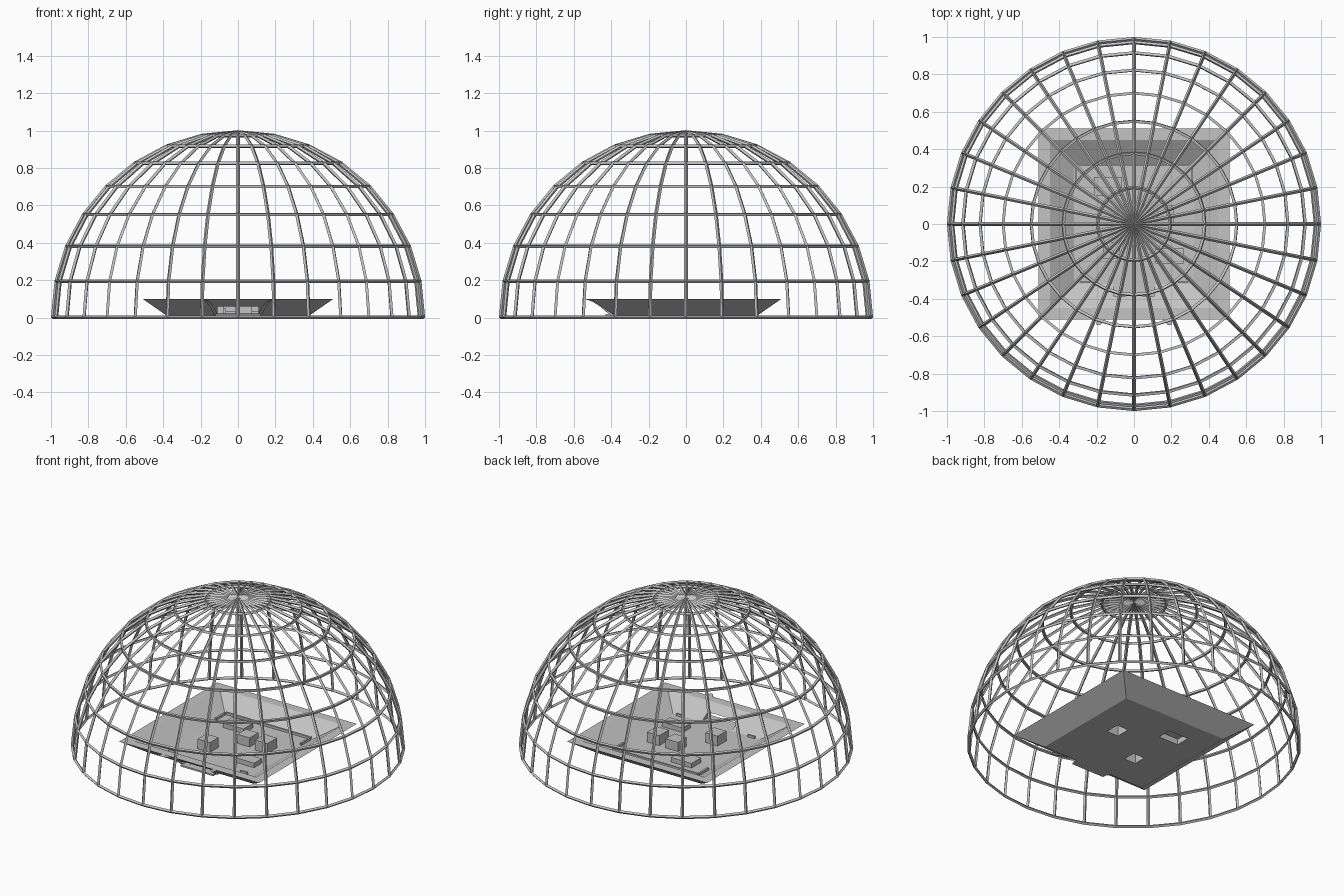
import bpy, bmesh
from mathutils import Matrix

cube = bpy.data.objects.get("Cube")
if cube:
    bpy.data.objects.remove(cube, do_unlink=True)

grey = bpy.data.materials.new("light grey")
grey.use_nodes = True
colour = (0.55, 0.55, 0.55, 1)
grey.diffuse_color = colour
grey.node_tree.nodes["Principled BSDF"].inputs["Base Color"].default_value = colour


def finish(bm, name):
    bmesh.ops.recalc_face_normals(bm, faces=bm.faces)
    mesh = bpy.data.meshes.new(name)
    bm.to_mesh(mesh)
    bm.free()
    mesh.materials.append(grey)
    obj = bpy.data.objects.new(name, mesh)
    bpy.context.collection.objects.link(obj)
    return obj


def box(name, x, y, w, d, z0, z1, open_bottom=False):
    bm = bmesh.new()
    place = Matrix.Translation((x, y, (z0 + z1) / 2)) @ Matrix.Diagonal((w, d, z1 - z0, 1))
    bmesh.ops.create_cube(bm, size=1, matrix=place)
    if open_bottom:
        low = min(bm.faces, key=lambda f: f.calc_center_median().z)
        bmesh.ops.delete(bm, geom=[low], context='FACES_ONLY')
    return finish(bm, name)


def loft(name, loops):
    bm = bmesh.new()
    rings = [[bm.verts.new(p) for p in loop] for loop in loops]
    n = len(rings[0])
    for a, b in zip(rings, rings[1:]):
        for i in range(n):
            j = (i + 1) % n
            bm.faces.new((a[i], a[j], b[j], b[i]))
    bm.faces.new(rings[0])
    bm.faces.new(rings[-1])
    return finish(bm, name)


def cut(target, cutter):
    cutter.hide_render = True
    mod = target.modifiers.new("opening", 'BOOLEAN')
    mod.operation = 'DIFFERENCE'
    mod.solver = 'EXACT'
    mod.object = cutter
    bpy.context.view_layer.objects.active = target
    bpy.ops.object.modifier_apply(modifier=mod.name)
    bpy.data.objects.remove(cutter, do_unlink=True)


# Lattice dome: upper half of a sphere turned into square rods
bm = bmesh.new()
bmesh.ops.create_uvsphere(bm, u_segments=32, v_segments=16, radius=0.99,
                          matrix=Matrix.Translation((0, 0, 0.002)))
lower = [v for v in bm.verts if v.co.z < -0.05]
bmesh.ops.delete(bm, geom=lower, context='VERTS')
dome = finish(bm, "dome_lattice")
wire = dome.modifiers.new("rods", 'WIREFRAME')
wire.thickness = 0.02
wire.use_boundary = True
wire.use_even_offset = True

# Square tray: outer slope, flat rim, inner slope and floor
corners = [(-1, -1), (1, -1), (1, 1), (-1, 1)]
levels = [(0.38, 0.01), (0.51, 0.1), (0.45, 0.1), (0.32, 0.02)]
tray = loft("tray", [[(sx * r, sy * r, z) for sx, sy in corners] for r, z in levels])

# Entrance through the front wall, with a doorstep
cut(tray, box("door_cutter", 0, -0.4, 0.22, 0.24, 0.021, 0.06))
box("doorstep", 0, -0.4, 0.24, 0.06, 0.01, 0.02)

# Blocks on the floor; the hollow ones stand over openings
blocks = [("tall_block_front", -0.12, -0.14, 0.09, 0.09, 0.085, True),
          ("tall_block_side", 0.17, 0.05, 0.09, 0.1, 0.085, True),
          ("tall_block_middle", 0.03, 0.06, 0.09, 0.09, 0.08, False),
          ("low_block_back", -0.14, 0.2, 0.15, 0.1, 0.05, True),
          ("low_block_front", 0.19, -0.17, 0.15, 0.08, 0.05, False)]
for name, x, y, w, d, top, hollow in blocks:
    if hollow:
        cut(tray, box("floor_cutter", x, y, w - 0.006, d - 0.006, -0.02, 0.05))
    box(name, x, y, w, d, 0.02, top, hollow)

# Thin low partitions around the floor
box("back_partition", 0, 0.315, 0.62, 0.012, 0.02, 0.035)
for side, label in ((-1, "right"), (1, "left")):
    box(label + "_back_partition", side * 0.31, 0.26, 0.012, 0.1, 0.02, 0.035)
    box(label + "_front_partition", side * 0.26, -0.31, 0.05, 0.012, 0.02, 0.035)

# Curved flaring cheeks either side of the entrance
flare = [(-0.4, 0.01, 0.11), (-0.425, 0.03, 0.115), (-0.46, 0.06, 0.13),
         (-0.5, 0.085, 0.15), (-0.54, 0.1, 0.18)]
for side, label in ((-1, "right"), (1, "left")):
    loft(label + "_entrance_cheek",
         [[(side * w, y, z), (side * (w + 0.02), y, z),
           (side * (w + 0.02), y + 0.04, z), (side * w, y + 0.04, z)] for y, z, w in flare])
